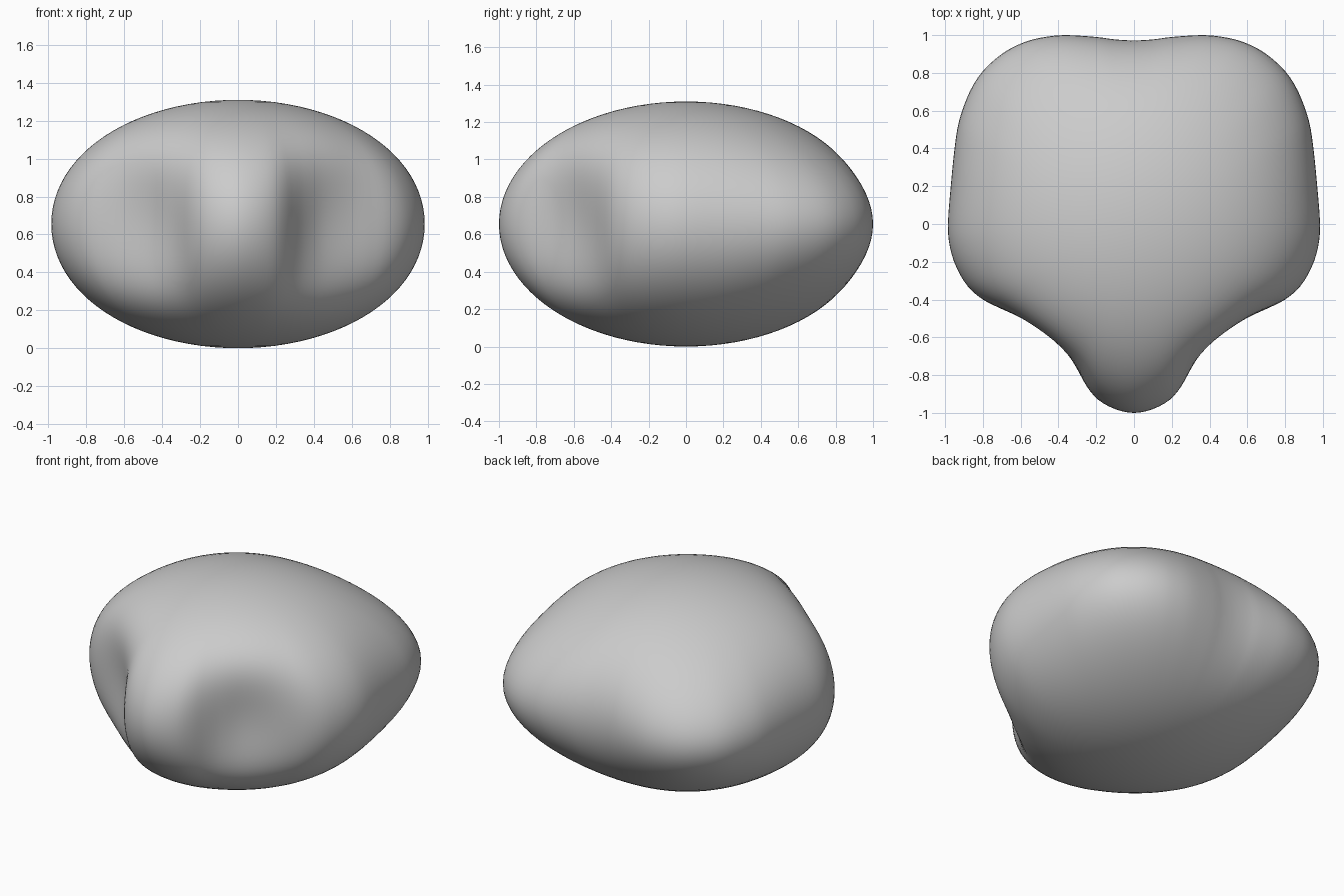
import bpy, bmesh, math
from mathutils import Vector

if "Cube" in bpy.data.objects:
    bpy.data.objects.remove(bpy.data.objects["Cube"])

HALF_HEIGHT = 0.655   # half the height of the body
FADE = 4              # how quickly lobes and dents fade toward the poles
RINGS = 48
STEPS = 3             # columns per outline span

# Right half of the widest outline, from the front tip to the back middle
half = [(0, -1), (0.1, -0.98), (0.19, -0.93), (0.25, -0.86), (0.3, -0.77),
        (0.35, -0.69), (0.42, -0.61), (0.5, -0.55), (0.6, -0.495),
        (0.7, -0.45), (0.8, -0.4), (0.88, -0.33), (0.94, -0.23),
        (0.975, -0.12), (0.985, 0), (0.97, 0.2), (0.95, 0.4), (0.925, 0.55),
        (0.87, 0.7), (0.8, 0.81), (0.7, 0.9), (0.6, 0.955), (0.5, 0.985),
        (0.37, 1.0), (0.2, 0.99), (0.1, 0.977), (0, 0.972)]
points = [Vector(p) for p in half]
points += [Vector((-p.x, p.y)) for p in reversed(points[1:-1])]


def smooth_loop(pts, steps):
    """Closed Catmull-Rom curve through the points."""
    out = []
    n = len(pts)
    for i in range(n):
        a, b, c, d = (pts[(i + j) % n] for j in (-1, 0, 1, 2))
        for k in range(steps):
            t = k / steps
            out.append(0.5 * (2 * b + (c - a) * t
                              + (2 * a - 5 * b + 4 * c - d) * t * t
                              + (3 * b - a - 3 * c + d) * t ** 3))
    return out


outline = smooth_loop(points, STEPS)
bm = bmesh.new()

# Rings blend from a round section at the poles to the lobed outline
rings = []
for i in range(1, RINGS):
    lat = math.pi * i / RINGS
    s = math.sin(lat)
    z = HALF_HEIGHT * (1 - math.cos(lat))
    ring = []
    for p in outline:
        radius = s * (1 + (p.length - 1) * s ** FADE)
        q = p.normalized() * radius
        ring.append(bm.verts.new((q.x, q.y, z)))
    rings.append(ring)
bottom = bm.verts.new((0, 0, 0))
top = bm.verts.new((0, 0, 2 * HALF_HEIGHT))

n = len(outline)
for j in range(n):
    k = (j + 1) % n
    for low, high in zip(rings, rings[1:]):
        bm.faces.new((low[j], low[k], high[k], high[j]))
    bm.faces.new((bottom, rings[0][k], rings[0][j]))
    bm.faces.new((top, rings[-1][j], rings[-1][k]))
bmesh.ops.recalc_face_normals(bm, faces=bm.faces)
for f in bm.faces:
    f.smooth = True

mesh = bpy.data.meshes.new("lobed_body")
bm.to_mesh(mesh)
bm.free()
grey = bpy.data.materials.new("light grey")
grey.diffuse_color = (0.6, 0.6, 0.6, 1)
grey.use_nodes = True
grey.node_tree.nodes["Principled BSDF"].inputs["Base Color"].default_value = grey.diffuse_color
mesh.materials.append(grey)
body = bpy.data.objects.new("lobed_body", mesh)
bpy.context.collection.objects.link(body)
